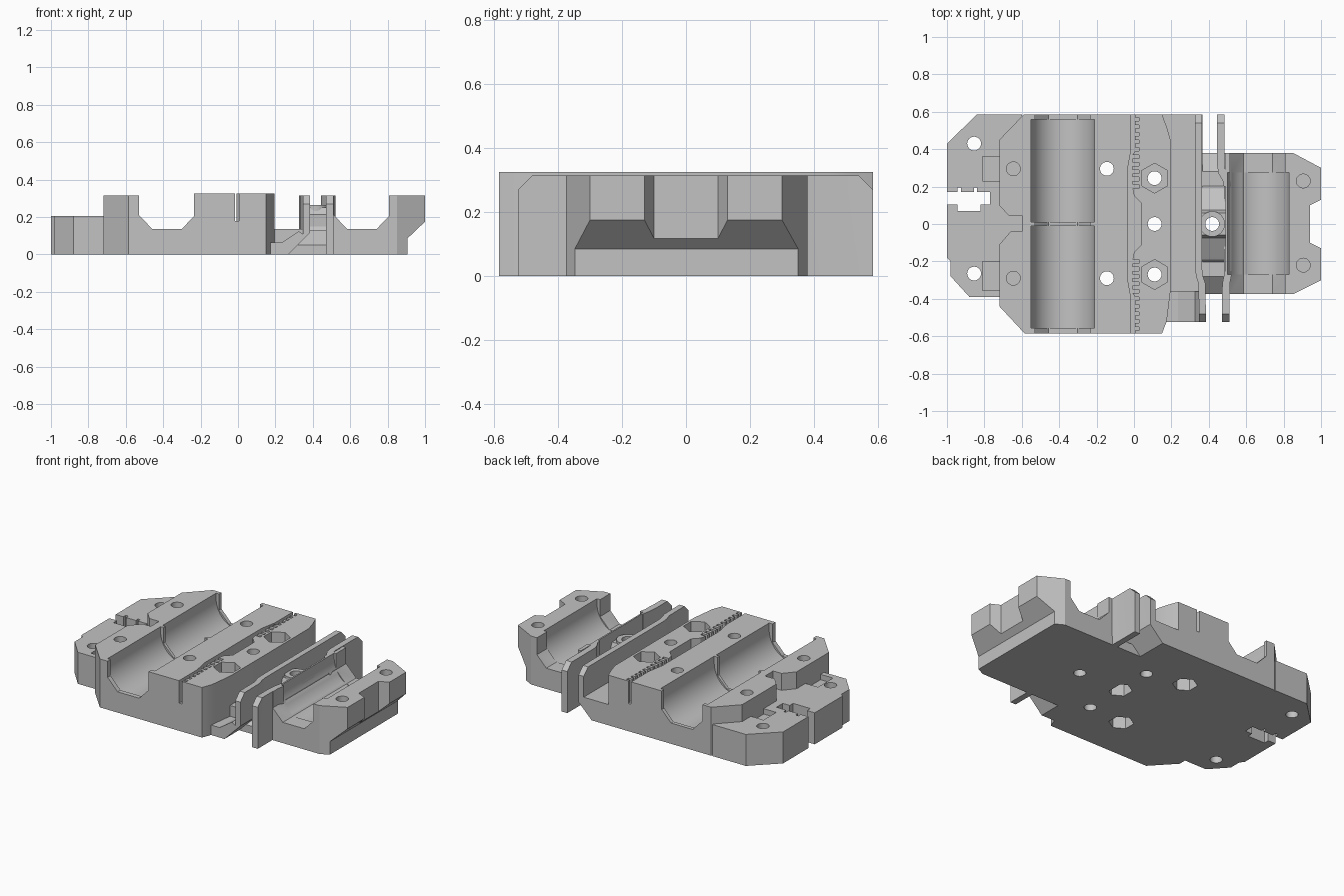
import bpy, bmesh, math

cube = bpy.data.objects.get("Cube")
if cube:
    bpy.data.objects.remove(cube, do_unlink=True)

grey = bpy.data.materials.new("plain grey")
grey.use_nodes = True
grey.diffuse_color = (0.54, 0.54, 0.54, 1)
grey.node_tree.nodes["Principled BSDF"].inputs["Base Color"].default_value = (0.54, 0.54, 0.54, 1)

cutters = []


def prism(name, pts, axis, a, b):
    """Extrude a 2D outline along an axis: z takes (x,y), y takes (x,z), x takes (y,z)."""
    place = {"z": lambda u, v, w: (u, v, w),
             "y": lambda u, v, w: (u, w, v),
             "x": lambda u, v, w: (w, u, v)}[axis]
    bm = bmesh.new()
    lower = [bm.verts.new(place(u, v, a)) for u, v in pts]
    upper = [bm.verts.new(place(u, v, b)) for u, v in pts]
    bm.faces.new(lower)
    bm.faces.new(upper)
    n = len(pts)
    for i in range(n):
        j = (i + 1) % n
        bm.faces.new((lower[i], lower[j], upper[j], upper[i]))
    bmesh.ops.recalc_face_normals(bm, faces=bm.faces)
    mesh = bpy.data.meshes.new(name)
    bm.to_mesh(mesh)
    bm.free()
    ob = bpy.data.objects.new(name, mesh)
    bpy.context.collection.objects.link(ob)
    mesh.materials.append(grey)
    return ob


def cutter(*args):
    ob = prism("cutter", *args)
    ob.hide_render = True
    cutters.append(ob)
    return ob


def rect(x0, x1, y0, y1):
    return [(x0, y0), (x1, y0), (x1, y1), (x0, y1)]


def ring(x, y, r, n=32):
    return [(x + r * math.cos(math.tau * i / n), y + r * math.sin(math.tau * i / n)) for i in range(n)]


def hexagon(x, y, r):
    return [(x + r * math.sin(math.tau * i / 6), y + r * math.cos(math.tau * i / 6)) for i in range(6)]


def cut(ob, *tools):
    bpy.context.view_layer.objects.active = ob
    for tool in tools:
        mod = ob.modifiers.new("cut", "BOOLEAN")
        mod.operation = "DIFFERENCE"
        mod.solver = "EXACT"
        mod.object = tool
        bpy.ops.object.modifier_apply(modifier=mod.name)


def hole(x, y, z0=-.1):
    return cutter(ring(x, y, .037, 24), "z", z0, .5)


def channel(x, half):
    """Octagonal rod channel."""
    return cutter([(x - half, .5), (x - half, .21), (x - .075, .135), (x + .08, .135),
                   (x + half, .205), (x + half, .5)], "y", -1, 1)


def pocket(x, r, y0, y1):
    """Round bearing seat with straight upper walls, open at the top."""
    arc = [(x + r * math.cos(t), .282 + r * math.sin(t))
           for t in [math.pi + math.pi * i / 32 for i in range(33)]]
    return cutter(arc + [(x + r, .5), (x - r, .5)], "y", y0, y1)


# low mounting plate with clip slot and shallow nut recesses
plate = prism("low_mounting_plate",
              [(-1, .43), (-.84, .585), (-.6, .585), (-.6, -.39), (-.88, -.39),
               (-.98, -.28), (-.98, -.2), (-1, -.18)], "z", 0, .205)
cut(plate,
    cutter(rect(-1.1, -.77, .105, .17), "z", -.1, .4),
    cutter(rect(-.945, -.82, .07, .12), "z", -.1, .4),
    cutter(rect(-.945, -.925, .16, .195), "z", -.1, .4),
    cutter(rect(-.855, -.84, .16, .195), "z", -.1, .4),
    cutter(rect(-.81, -.7, .23, .36), "z", .17, .4),
    cutter(rect(-.81, -.7, -.355, -.2), "z", .17, .4),
    hole(-.855, .43), hole(-.855, -.265))

# main block with two bearing seats in line
main = prism("main_block",
             [(-.72, .45), (-.59, .585), (.15, .585), (.175, .52), (.195, .45), (.195, -.36),
              (.175, -.52), (.15, -.585), (-.585, -.585), (-.72, -.44)], "z", 0, .326)
cut(main,
    cutter(rect(-1, -.385, .315, .5), "y", -1, 1),
    channel(-.382, .147),
    pocket(-.38, .17, -.555, -.01), pocket(-.38, .17, .01, .56),
    cutter([(-.8, .12), (-.72, .1), (-.67, .045), (-.6, .045), (-.6, -.04),
            (-.66, -.04), (-.72, -.11), (-.8, -.13)], "z", .205, .5))

# toothed belt slot running through the main block
comb = [(-.015, .7), (-.015, .4), (-.035, .29), (-.035, -.29), (-.015, -.4), (-.015, -.7)]
right = [(.005, -.7)]
for side in (-1, 1):
    teeth = []
    for i in range(10):
        y = .57 - i * .04
        x = .005 if y > .38 else -.008
        teeth += [(x, y), (.028, y), (.028, y - .02), (x, y - .02)]
    teeth += [(0, .15), (.04, .11)]
    teeth = [(x, y * side) for x, y in teeth]
    right += teeth if side < 0 else teeth[::-1]
cut(main, cutter(comb + right + [(.005, .7)], "z", .18, .5))

# screw holes and nut traps
for y in (.295, -.29):
    cut(main, hole(-.645, y, .1), hole(-.145, y),
        cutter(hexagon(-.145, y, .075), "z", -.1, .08))
cut(main, hole(.11, 0), cutter(hexagon(.11, 0, .075), "z", -.1, .08))
for y in (.245, -.27):
    cut(main, hole(.11, y), cutter(hexagon(.11, y, .08), "z", .2, .5))

# single bearing block with undercut nose
single = prism("single_bearing_block",
               [(.49, .38), (.85, .38), (1, .3), (1, .13), (.94, .1), (.94, -.1),
                (1, -.13), (1, -.3), (.85, -.375), (.49, -.375)], "z", 0, .315)
seat = pocket(.665, .165, -.27, .275)
cut(single,
    cutter([(.905, -.1), (.905, .085), (1.01, .185), (1.2, .185), (1.2, -.1)], "y", -1, 1),
    channel(.66, .147), seat,
    hole(.905, .23, .14), hole(.905, -.22, .14))

# floor under the cable gap, sloping down at both ends
gap_floor = prism("gap_floor",
                  [(-.375, 0), (.38, 0), (.38, .06), (.28, .13), (-.28, .13), (-.375, .05)],
                  "x", .18, .505)
bridge = prism("bridge", [(-.22, .1), (.22, .1), (.19, .15), (.12, .19), (.075, .215), (.06, .25),
                          (-.06, .25), (-.075, .215), (-.12, .19), (-.19, .15)],
               "x", .35, .505)
boss = prism("screw_boss", ring(.418, 0, .068), "z", 0, .265)
bore = hole(.418, 0)
for ob in (gap_floor, bridge, boss):
    cut(ob, bore)
for ob in (gap_floor, bridge):
    cut(ob, seat)

# tray beside the main block, undercut where it overhangs
prism("rear_tray", [(.15, 0), (.27, 0), (.365, .095), (.365, .135), (.15, .135)],
      "y", -.36, .585)
prism("front_tray", [(.15, 0), (.27, 0), (.365, .095), (.325, .125),
                     (.235, .065), (.15, .065)], "y", -.525, -.34)

# two upright fins beside the gap
corners = [cutter([(.53, .325), (.6, .255), (.7, .255), (.7, .5), (.53, .5)], "x", 0, 1),
           cutter([(-.47, .325), (-.54, .255), (-.7, .255), (-.7, .5), (-.47, .5)], "x", 0, 1)]


def fin(name, path, width):
    return prism(name, path + [(x + width, y) for x, y in reversed(path)], "z", 0, .315)


inner = fin("inner_fin", [(.327, .585), (.327, -.24), (.332, -.28), (.345, -.32),
                          (.348, -.525)], .037)
cut(inner, cutter([(.25, -.1), (.25, -.02), (.4, .13), (.5, .13), (.5, -.1)], "y", -1, 1), *corners)

outer = fin("outer_fin", [(.445, .585), (.445, .31), (.452, .27), (.475, .23), (.482, .19),
                          (.482, -.2), (.484, -.26), (.474, -.31), (.47, -.36),
                          (.47, -.525)], .04)
cut(outer, seat, cutter(rect(-.25, .2, .19, .5), "x", 0, 1), *corners)

# smooth round seats and bores, keep edges sharp
for tool in cutters:
    bpy.data.objects.remove(tool, do_unlink=True)
for ob in (plate, main, single, gap_floor, bridge, boss, inner, outer):
    bpy.ops.object.select_all(action="DESELECT")
    ob.select_set(True)
    bpy.context.view_layer.objects.active = ob
    bpy.ops.object.shade_smooth_by_angle(angle=math.radians(25))
